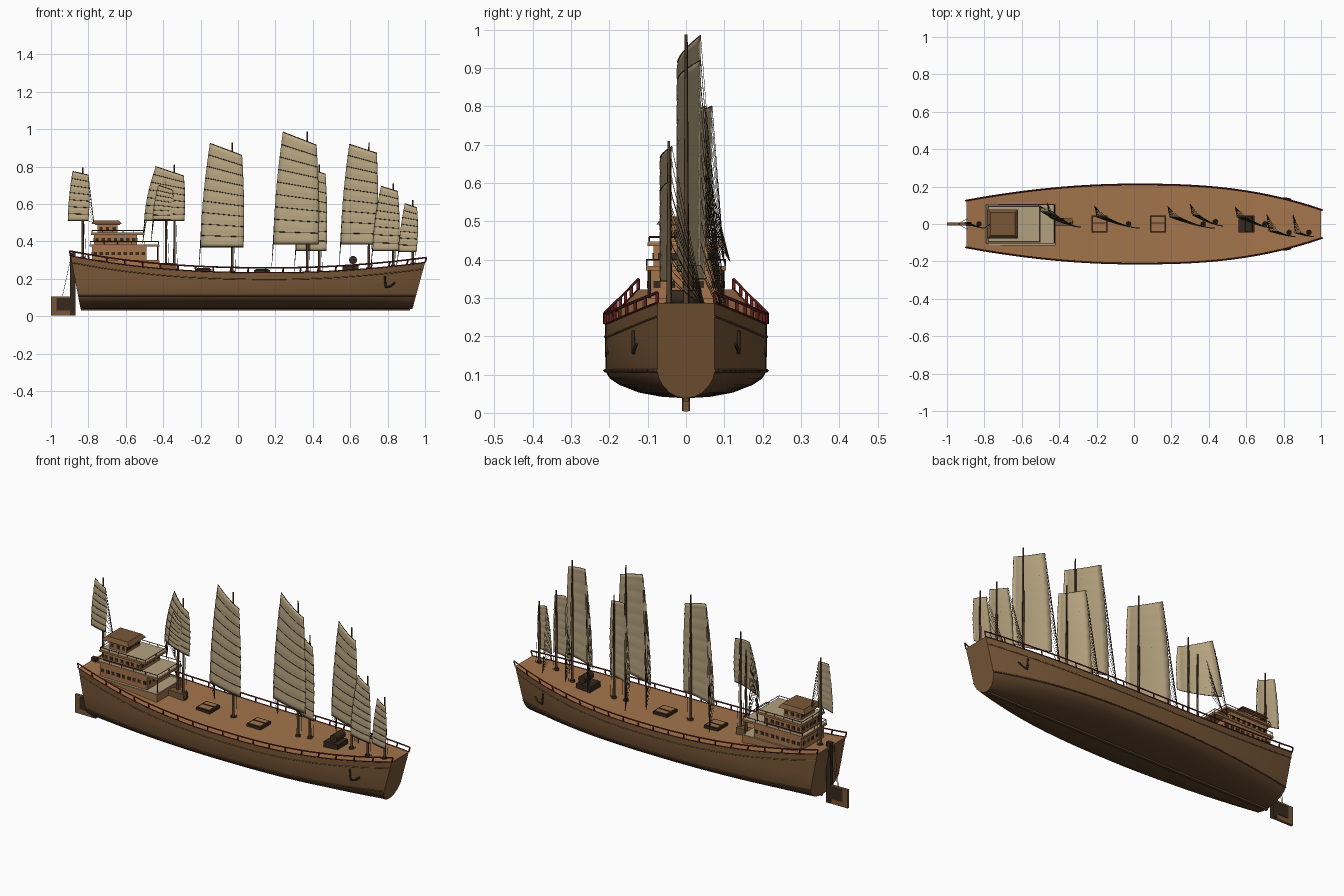
import bpy, bmesh, math
from mathutils import Vector

cube = bpy.data.objects.get("Cube")
if cube:
    bpy.data.objects.remove(cube, do_unlink=True)


def material(name, r, g, b):
    def lin(c):
        c /= 255
        return c / 12.92 if c < 0.04 else ((c + 0.055) / 1.055) ** 2.4
    m = bpy.data.materials.new(name)
    m.use_nodes = True
    col = (lin(r), lin(g), lin(b), 1)
    m.diffuse_color = col
    m.node_tree.nodes["Principled BSDF"].inputs["Base Color"].default_value = col
    return m


HULL = material("hull wood", 120, 87, 55)
BOTTOM = material("lower hull wood", 94, 67, 43)
DECK = material("deck wood", 163, 117, 76)
SAIL = material("sail cloth", 186, 167, 131)
RED = material("dark red paint", 106, 34, 32)
DARK = material("dark timber", 54, 41, 30)
MAST = material("mast wood", 90, 68, 46)
PALE = material("pale roofing", 178, 161, 128)


def finish(bm, name, *mats, smooth=None):
    bmesh.ops.recalc_face_normals(bm, faces=bm.faces)
    me = bpy.data.meshes.new(name)
    bm.to_mesh(me)
    bm.free()
    for m in mats:
        me.materials.append(m)
    ob = bpy.data.objects.new(name, me)
    bpy.context.collection.objects.link(ob)
    if smooth:
        bpy.ops.object.select_all(action='DESELECT')
        ob.select_set(True)
        bpy.context.view_layer.objects.active = ob
        bpy.ops.object.shade_smooth_by_angle(angle=math.radians(smooth))
    return ob


def box(name, mat, x0, x1, y0, y1, z0, z1, top=1.0):
    bm = bmesh.new()
    bmesh.ops.create_cube(bm, size=1)
    for v in bm.verts:
        s = top if v.co.z > 0 else 1
        v.co = Vector(((x0 + x1) / 2 + v.co.x * (x1 - x0) * s,
                       (y0 + y1) / 2 + v.co.y * (y1 - y0) * s,
                       z1 if v.co.z > 0 else z0))
    return finish(bm, name, mat)


def tubes(name, mat, paths, r, closed=False, round_steps=0):
    cu = bpy.data.curves.new(name, 'CURVE')
    cu.dimensions = '3D'
    cu.bevel_depth = r
    cu.bevel_resolution = round_steps
    cu.use_fill_caps = True
    for path in paths:
        sp = cu.splines.new('POLY')
        sp.points.add(len(path) - 1)
        sp.use_cyclic_u = closed
        for p, co in zip(sp.points, path):
            p.co = (*co, 1)
    cu.materials.append(mat)
    bpy.context.collection.objects.link(bpy.data.objects.new(name, cu))


def cylinder(name, mat, x, y, z0, z1, r0, r1, sides=8):
    bm = bmesh.new()
    bmesh.ops.create_cone(bm, cap_ends=True, segments=sides, radius1=r0, radius2=r1, depth=z1 - z0)
    bmesh.ops.translate(bm, verts=bm.verts, vec=(x, y, (z0 + z1) / 2))
    return finish(bm, name, mat, smooth=50)


# Hull lines
def half_width(x):
    return 0.212 - (0.087 * (-x / 0.9) ** 2 if x < 0 else 0.137 * x ** 2.6)


def sheer(x):
    return 0.232 + (0.09 * ((0.2 - x) / 1.1) ** 2.5 if x < 0.2 else 0.055 * ((x - 0.2) / 0.8) ** 2)


def hull_point(t, side, z, frac=1.0):
    stern = -0.84 - 0.055 * (z - 0.03) / 0.29
    bow = 0.93 + 0.07 * (z - 0.03) / 0.257
    return Vector((stern + (bow - stern) * t, side * frac * half_width(-0.9 + 1.9 * t), z))


STEPS = 40
TS = [i / STEPS for i in range(STEPS + 1)]
SECTION = [(0.3, 0.042), (0.58, 0.053), (0.82, 0.073), (0.94, 0.09), (0.99, 0.108)]


def section(t):
    top = sheer(-0.9 + 1.9 * t)
    half = SECTION + [(1, 0.2), (1, top)]
    return ([hull_point(t, -1, z, f) for f, z in reversed(half)] + [hull_point(t, 1, 0.038, 0)]
            + [hull_point(t, 1, z, f) for f, z in half])


bm = bmesh.new()
rows = [[bm.verts.new(p) for p in section(t)] for t in TS]
n = len(rows[0])
for a, b in zip(rows, rows[1:]):
    for j in range(n):
        k = (j + 1) % n
        f = bm.faces.new((a[j], a[k], b[k], b[j]))
        f.material_index = 1 if k == 0 else 2 if f.calc_center_median().z < 0.105 else 0
bm.faces.new(rows[0])
bm.faces.new(rows[-1])
finish(bm, "hull", HULL, DECK, BOTTOM, smooth=30)
box("keel", BOTTOM, -0.84, 0.92, -0.007, 0.007, 0.03, 0.045)

# Wales, railings and anchors on both sides
for s, side in ((1, "left"), (-1, "right")):
    def line(dz):
        return [hull_point(t, s, sheer(-0.9 + 1.9 * t) + dz) for t in TS]
    tubes(side + "_upper_wale", HULL, [line(-0.035)], 0.0025)
    tubes(side + "_lower_wale", BOTTOM, [[hull_point(t, s, 0.11) for t in TS]], 0.004)
    tubes(side + "_gunwale", RED, [line(0.001)], 0.0028)
    tubes(side + "_handrail", RED, [line(0.027)], 0.0042)
    tubes(side + "_rail_posts", RED, list(zip(line(0)[::2], line(0.027)[::2])), 0.0045)
    y = s * (half_width(0.8) + 0.002)
    tubes(side + "_anchor", DARK, [[(0.785, y, 0.215), (0.79, y, 0.155)],
                                   [(0.785, y, 0.18), (0.79, y, 0.155), (0.815, y, 0.16), (0.84, y - s * 0.008, 0.18)]],
          0.005)

# Rudder
box("rudder_blade", HULL, -1.0, -0.87, -0.007, 0.007, 0.003, 0.105)
box("rudder_panel", DARK, -0.97, -0.87, -0.009, 0.009, 0.03, 0.098)
box("rudder_post", DARK, -0.897, -0.87, -0.011, 0.011, 0.005, 0.34)
tubes("rudder_tackle", DARK, [[(-0.94, 0, 0.1), (-0.89, s * 0.03, 0.33)] for s in (-1, 1)], 0.0012)


# Deckhouse: wooden tiers with window rows, pale-topped slabs and red railings
def tier(name, x0, x1, w, z0, z1, slab_x, slab_w, wz):
    box(name + "_walls", DECK, x0, x1, -w, w, z0, z1)
    box(name + "_slab", DECK, x0 - 0.015, slab_x, -slab_w, slab_w, z1, z1 + 0.01)
    box(name + "_slab_top", PALE, x0 - 0.013, slab_x - 0.002, 0.002 - slab_w, slab_w - 0.002, z1 + 0.01, z1 + 0.012)
    count = round((x1 - x0) / 0.032)
    for i in range(count):
        cx = x0 + (i + 0.5) * (x1 - x0) / count
        for s in (-1, 1):
            box(name + "_window", DARK, cx - 0.009, cx + 0.009,
                s * w - 0.002, s * w + 0.002, wz - 0.009, wz + 0.009)
    for i in range(5):
        cy = (i - 2) * w * 0.38
        for x in (x0, x1):
            box(name + "_end_window", DARK, x - 0.002, x + 0.002, cy - 0.009, cy + 0.009, wz - 0.009, wz + 0.009)


def slab_rail(name, x0, x1, w, z, height):
    ring = [(x0, -w), (x1, -w), (x1, w), (x0, w)]
    tubes(name, RED, [[(x, y, z + height) for x, y in ring]], 0.0022, True)
    posts = [(x0 + (x1 - x0) * i / 5, s * w) for i in range(6) for s in (-1, 1)] + [(x1, 0), (x0, 0)]
    tubes(name + "_posts", RED, [[(x, y, z), (x, y, z + height)] for x, y in posts], 0.002)


box("deckhouse_base", DECK, -0.8, -0.42, -0.115, 0.108, 0.25, 0.298)
box("deckhouse_base_top", PALE, -0.798, -0.422, -0.113, 0.106, 0.298, 0.3)
tier("lower_tier", -0.78, -0.49, 0.1, 0.3, 0.372, -0.42, 0.105, 0.335)
tier("middle_tier", -0.77, -0.54, 0.085, 0.384, 0.435, -0.5, 0.1, 0.408)
tier("upper_tier", -0.75, -0.645, 0.06, 0.447, 0.488, -0.63, 0.07, 0.468)
box("hipped_roof", HULL, -0.785, -0.62, -0.077, 0.077, 0.492, 0.512, 0.8)
slab_rail("lower_balcony_rail", -0.79, -0.425, 0.103, 0.384, 0.016)
slab_rail("middle_balcony_rail", -0.78, -0.505, 0.096, 0.447, 0.012)
tubes("balcony_supports", DARK, [[(-0.43, s * 0.095, 0.3), (-0.43, s * 0.095, 0.375)] for s in (-1, 1)], 0.004)
box("companionway", HULL, -0.42, -0.33, -0.01, 0.03, 0.23, 0.285)

# Deck hatches and windlass
for x in (-0.185, 0.128):
    z = sheer(x)
    box("hatch_coaming", DARK, x - 0.043, x + 0.043, -0.046, 0.046, z - 0.01, z + 0.015)
    box("hatch_cover", DECK, x - 0.034, x + 0.034, -0.037, 0.037, z, z + 0.017)
    box("hatch_bar", DARK, x - 0.034, x + 0.034, 0.002, 0.008, z, z + 0.02)
box("windlass_base", DARK, 0.56, 0.645, -0.046, 0.046, 0.235, 0.275)
tubes("windlass_drum", DARK, [[(0.615, -0.04, 0.3), (0.615, 0.04, 0.3)]], 0.022, round_steps=3)


# Battened sails: bottom left/right x, top left/right x, bottom z, top left/right z, y, mast x, mast top
def sail(name, bl, br, tl, tr, zb, zl, zr, y0, mx, mtop, battens, swing=0.06, foot=None):
    def point(u, v):
        left = bl + (tl - bl) * v ** 1.7
        right = br + (tr - br) * v + 0.006 * math.sin(math.pi * v)
        top = zl + (zr - zl) * u
        scallop = 0.003 * abs(math.sin(math.pi * v * battens))
        return Vector((left + (right - left) * u,
                       y0 + swing * (1 - u) ** 1.5 - 0.022 - scallop, zb + (top - zb) * v))
    cols, per = 8, 3
    bm = bmesh.new()
    grid = [[bm.verts.new(point(i / cols, j / (battens * per))) for i in range(cols + 1)]
            for j in range(battens * per + 1)]
    for a, b in zip(grid, grid[1:]):
        for i in range(cols):
            bm.faces.new((a[i], a[i + 1], b[i + 1], b[i]))
    finish(bm, name + "_sail", SAIL, smooth=40).modifiers.new("cloth", 'SOLIDIFY').thickness = 0.002
    levels = [j / battens for j in range(battens + 1)]
    tubes(name + "_battens", DARK, [[point(i / cols, v) for i in range(cols + 1)] for v in levels], 0.002)
    base = sheer(mx)
    cylinder(name + "_mast", MAST, mx, y0, base - 0.02, mtop, 0.007, 0.0035)
    cylinder(name + "_mast_step", DARK, mx, y0, base - 0.01, base + 0.01, 0.016, 0.012)
    foot = foot or (bl - 0.01, y0 + 0.095, max(base, zb - 0.12))
    tubes(name + "_sheets", DARK, [[point(0 if foot[0] < bl else 1, v), foot] for v in levels], 0.0008)
    tubes(name + "_halyard", DARK, [[(mx + 0.016, y0 + 0.008, base), (mx, y0 + 0.004, mtop - 0.02)]], 0.001)


sail("stern", -0.91, -0.8, -0.885, -0.8, 0.51, 0.775, 0.755, 0, -0.83, 0.795, 7, 0.03, (-0.77, 0, 0.5))
sail("mizzen", -0.5, -0.287, -0.44, -0.29, 0.51, 0.8, 0.75, 0.005, -0.34, 0.81, 7, 0.085)
sail("second_mizzen", -0.455, -0.345, -0.425, -0.35, 0.515, 0.7, 0.675, 0.02, -0.385, 0.725, 7, 0.04)
sail("main", -0.2, 0.03, -0.15, 0.022, 0.37, 0.925, 0.86, 0, -0.03, 0.93, 9)
sail("great", 0.19, 0.43, 0.24, 0.42, 0.385, 0.985, 0.915, 0, 0.37, 0.988, 9)
sail("auxiliary", 0.31, 0.473, 0.345, 0.468, 0.35, 0.8, 0.76, 0.012, 0.435, 0.81, 8)
sail("fore", 0.55, 0.745, 0.595, 0.742, 0.385, 0.92, 0.872, 0, 0.7, 0.928, 9)
sail("bow", 0.72, 0.86, 0.765, 0.855, 0.35, 0.695, 0.667, -0.045, 0.83, 0.71, 8, 0.03)
sail("foremost", 0.86, 0.955, 0.892, 0.957, 0.345, 0.602, 0.58, -0.045, 0.935, 0.62, 7, 0.02)
